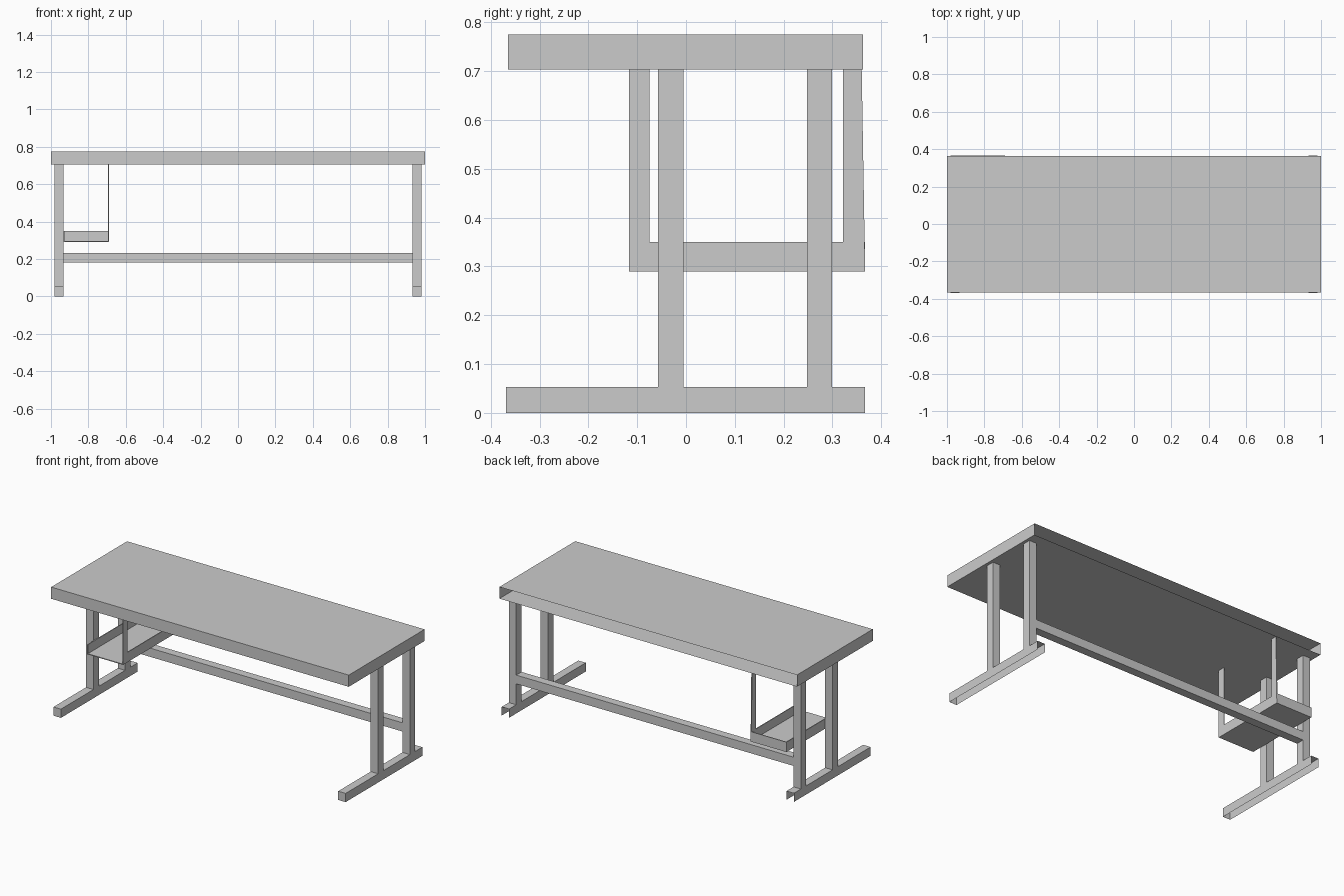
import bpy, bmesh
from mathutils import Vector

if "Cube" in bpy.data.objects:
    bpy.data.objects.remove(bpy.data.objects["Cube"])


def finish(name, bm):
    me = bpy.data.meshes.new(name)
    bm.to_mesh(me)
    bm.free()
    ob = bpy.data.objects.new(name, me)
    bpy.context.collection.objects.link(ob)
    return ob


def box(name, x, y, z, open_sides=()):
    """Box from (min, max) ranges; faces pointing along open_sides are removed."""
    bm = bmesh.new()
    bmesh.ops.create_cube(bm, size=1)
    for v in bm.verts:
        v.co = [r[0] if c < 0 else r[1] for c, r in zip(v.co, (x, y, z))]
    bm.normal_update()
    gone = [f for f in bm.faces
            if any(f.normal.dot(Vector(d)) > 0.9 for d in open_sides)]
    bmesh.ops.delete(bm, geom=gone, context='FACES')
    return finish(name, bm)


def sheet(name, outline, x0, x1):
    """Flat panel: a (y, z) outline extruded along x."""
    bm = bmesh.new()
    face = bm.faces.new([bm.verts.new((x0, y, z)) for y, z in outline])
    ext = bmesh.ops.extrude_face_region(bm, geom=[face], use_keep_orig=True)
    for g in ext['geom']:
        if isinstance(g, bmesh.types.BMVert):
            g.co.x = x1
    bmesh.ops.recalc_face_normals(bm, faces=bm.faces)
    return finish(name, bm)


BACK, DOWN = (0, 1, 0), (0, 0, -1)

# Table top, hollow with an open rear edge
box("table_top", (-1, 1), (-0.365, 0.363), (0.704, 0.775), [BACK])

# Two leg frames: foot rail and two posts per side
for side, x in (("left", (-0.982, -0.932)), ("right", (0.932, 0.982))):
    box(side + "_foot", x, (-0.369, 0.367), (0, 0.053), [BACK, DOWN])
    box(side + "_front_leg", x, (-0.057, -0.005), (0.053, 0.704))
    box(side + "_rear_leg", x, (0.248, 0.299), (0.053, 0.704))

# Stretcher between the rear legs
box("stretcher", (-0.932, 0.932), (0.248, 0.299), (0.18, 0.233))

# Hanging tray: floor, low walls, open front
X0, X1, Y0, Y1, Z0, Z1, T = -0.932, -0.691, -0.117, 0.367, 0.29, 0.35, 0.005
box("tray_floor", (X0, X1 - T), (Y0, Y1), (Z0, Z0 + T))
box("tray_outer_wall", (X0, X0 + T), (Y0, Y1), (Z0 + T, Z1))
box("tray_rear_lip", (X0 + T, X1 - T), (Y1 - T, Y1), (Z0 + T, Z1))

# Inner tray wall with its two hanger straps in one U-shaped panel
sheet("tray_hanger", [(Y0, Z0), (Y1, Z0), (0.36, 0.704), (0.322, 0.704),
                      (0.322, Z1), (-0.075, Z1), (-0.075, 0.704), (Y0, 0.704)],
      X1 - T, X1)
